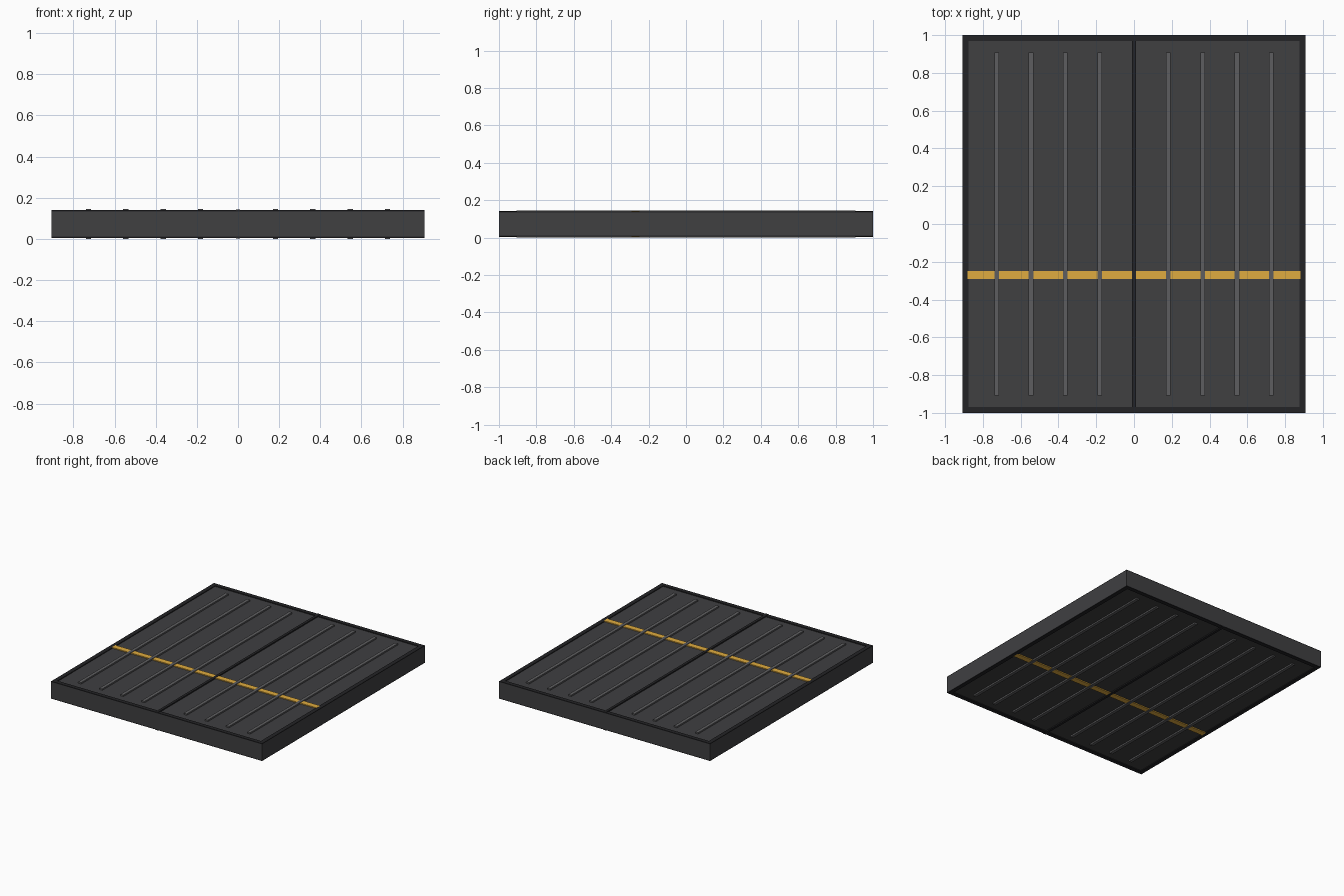
import bpy

if "Cube" in bpy.data.objects:
    bpy.data.objects.remove(bpy.data.objects["Cube"])

H = 0.145          # overall thickness
HX, HY = 0.907, 1.0


def material(name, rgb):
    m = bpy.data.materials.new(name)
    m.diffuse_color = (*rgb, 1)
    m.use_nodes = True
    m.node_tree.nodes["Principled BSDF"].inputs["Base Color"].default_value = m.diffuse_color
    return m


PANEL = material("panel_grey", (0.05, 0.05, 0.053))
FRAME = material("frame_black", (0.017, 0.017, 0.019))
RIB = material("rib_grey", (0.11, 0.11, 0.115))
STRIPE = material("stripe_yellow", (0.74, 0.41, 0.05))


def box(name, x, y, z, mat):
    """Box from (min, max) ranges on each axis."""
    bpy.ops.mesh.primitive_cube_add(size=1, location=[sum(r) / 2 for r in (x, y, z)])
    ob = bpy.context.object
    ob.name = name
    ob.scale = [r[1] - r[0] for r in (x, y, z)]
    bpy.ops.object.transform_apply(location=False, rotation=False, scale=True)
    ob.data.materials.append(mat)
    return ob


# Main slab
Z0, Z1 = 0.011, H - 0.011
box("panel", (-HX, HX), (-HY, HY), (Z0, Z1), PANEL)


def layer(height):
    """Z ranges for a raised detail on the top and bottom faces."""
    return {"top": (Z1, Z1 + height), "bottom": (Z0 - height, Z0)}


FW = 0.032
for side in ("top", "bottom"):
    # Border frame
    z = layer(0.006)[side]
    for s, n in ((-1, "left"), (1, "right")):
        box(f"frame_{n}_{side}", sorted((s * HX, s * (HX - FW))), (-HY, HY), z, FRAME)
    for s, n in ((-1, "front"), (1, "back")):
        box(f"frame_{n}_{side}", (-HX + FW, HX - FW), sorted((s * HY, s * (HY - FW))), z, FRAME)

    # Centre seam
    box(f"centre_seam_{side}", (-0.01, 0.01), (-HY, HY), layer(0.009)[side], FRAME)

    # Warning stripe
    box(f"stripe_{side}", (-0.881, 0.881), (-0.292, -0.248), layer(0.007)[side], STRIPE)

    # Raised ribs
    for i in range(1, 5):
        for s in (-1, 1):
            x = s * i * 0.1818
            box(f"rib_{side}", (x - 0.0125, x + 0.0125), (-0.907, 0.907), layer(0.011)[side], RIB)
